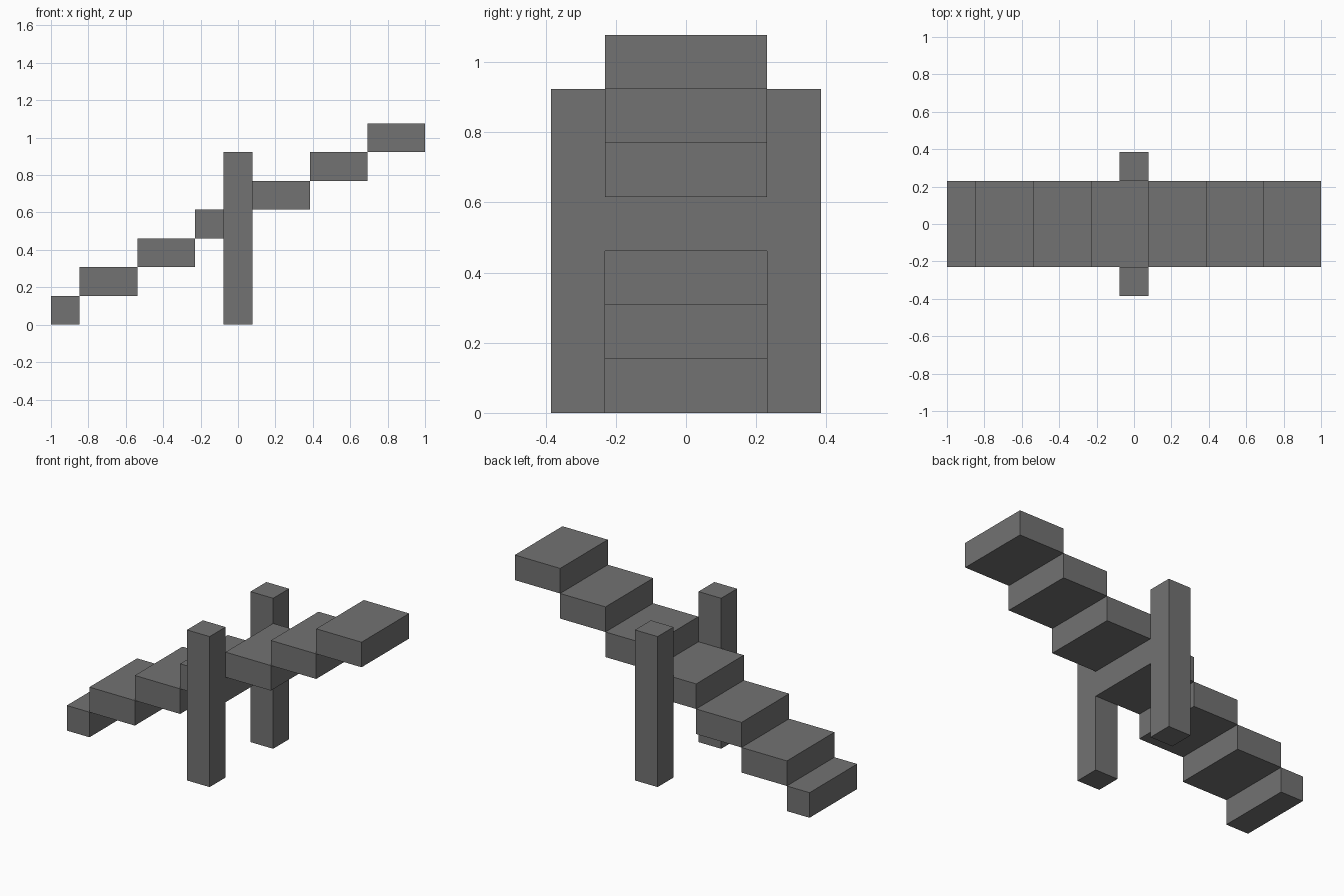
import bpy
import bmesh
from mathutils import Vector

cube = bpy.data.objects.get("Cube")
if cube:
    bpy.data.objects.remove(cube, do_unlink=True)

U = 1 / 13  # grid unit of the blocky model

# Single grey
grey = bpy.data.materials.new("dark_grey")
grey.use_nodes = True
color = (0.17, 0.17, 0.17, 1)
grey.diffuse_color = color
grey.node_tree.nodes["Principled BSDF"].inputs["Base Color"].default_value = color


def block(name, low, high):
    """Box between two opposite corners, in grid units."""
    low, high = Vector(low) * U, Vector(high) * U
    size, mid = high - low, (low + high) / 2
    bm = bmesh.new()
    bmesh.ops.create_cube(bm, size=1)
    bmesh.ops.scale(bm, vec=size, verts=bm.verts)
    mesh = bpy.data.meshes.new(name)
    bm.to_mesh(mesh)
    bm.free()
    mesh.materials.append(grey)
    obj = bpy.data.objects.new(name, mesh)
    obj.location = mid
    bpy.context.collection.objects.link(obj)
    return obj


# Rising steps; the lowest one is half length
for i in range(7):
    right = -11 + 4 * i
    left = max(right - 4, -13)
    block(f"step_{i + 1}", (left, -3, 2 * i), (right, 3, 2 * i + 2))

# Posts either side of the middle step
block("front_post", (-1, -5, 0), (1, -3, 12))
block("back_post", (-1, 3, 0), (1, 5, 12))
